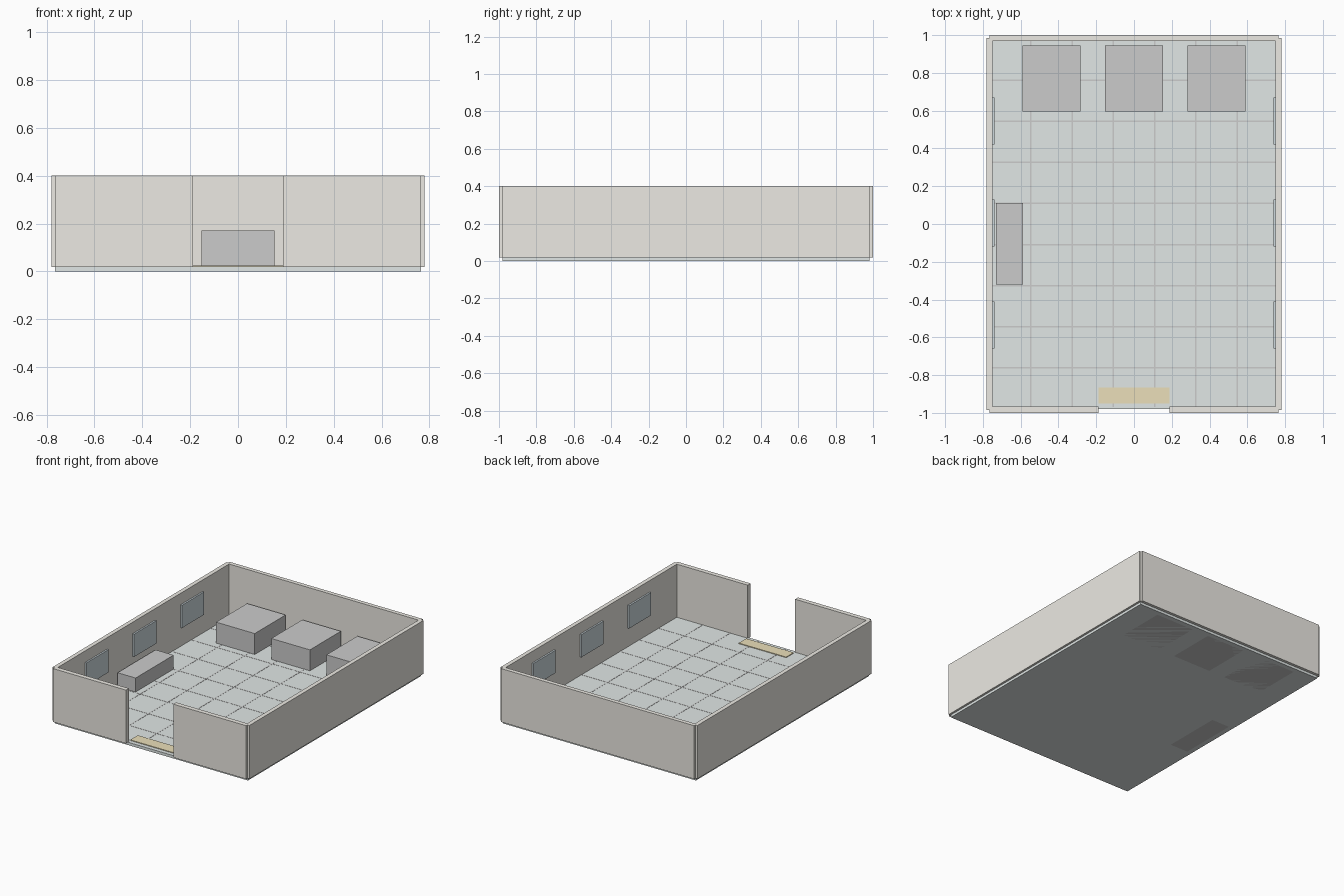
import bpy
import bmesh
from mathutils import Vector

if "Cube" in bpy.data.objects:
    bpy.data.objects.remove(bpy.data.objects["Cube"])


def material(name, r, g, b):
    m = bpy.data.materials.new(name)
    m.diffuse_color = (r, g, b, 1)
    m.use_nodes = True
    m.node_tree.nodes["Principled BSDF"].inputs["Base Color"].default_value = m.diffuse_color
    return m


def box(name, xs, ys, zs, mat=None):
    """Axis-aligned box from its (low, high) limits."""
    lo, hi = (Vector(p) for p in zip(xs, ys, zs))
    bm = bmesh.new()
    bmesh.ops.create_cube(bm, size=1)
    for v in bm.verts:
        v.co = (lo + hi) / 2 + v.co * (hi - lo)
    mesh = bpy.data.meshes.new(name)
    bm.to_mesh(mesh)
    bm.free()
    if mat:
        mesh.materials.append(mat)
    ob = bpy.data.objects.new(name, mesh)
    bpy.context.collection.objects.link(ob)
    return ob


wall = material("wall_paint", 0.84, 0.82, 0.77)
tile = material("floor_tile", 0.75, 0.80, 0.79)
grout = material("grout", 0.77, 0.78, 0.76)
glass = material("window_glass", 0.62, 0.70, 0.74)
straw = material("mat_straw", 0.83, 0.74, 0.49)

FX, FY, FZ = 0.765, 0.98, 0.02      # floor half sizes and top
WZ = (0.018, 0.40)                  # wall bottom and top

# Floor slab with grout strips between the tiles
box("floor", (-FX, FX), (-FY, FY), (0, FZ), tile)
for i in range(1, 7):
    x = -FX + i * 2 * FX / 7
    box(f"grout_long_{i}", (x - 0.004, x + 0.004), (-0.97, 0.97), (FZ - 0.002, FZ + 0.001), grout)
for i in range(1, 9):
    y = -FY + i * 2 * FY / 9
    box(f"grout_cross_{i}", (-0.75, 0.75), (y - 0.004, y + 0.004), (FZ - 0.002, FZ + 0.001), grout)

# Walls, with a doorway in the front
box("back_wall", (-FX, FX), (0.97, 1.0), WZ, wall)
for side, s in (("left", -1), ("right", 1)):
    box(f"{side}_wall", sorted((s * 0.75, s * 0.78)), (-0.985, 0.985), WZ, wall)
    box(f"front_wall_{side}", sorted((s * 0.188, s * FX)), (-1.0, -0.967), WZ, wall)
    # Window panes on the inside of the side walls
    for i, y in enumerate((-0.535, 0.005, 0.545)):
        box(f"window_{side}_{i + 1}", sorted((s * 0.738, s * 0.752)),
            (y - 0.125, y + 0.125), (0.155, 0.318), glass)

# Door mat
box("door_mat", (-0.188, 0.188), (-0.95, -0.865), (FZ - 0.001, 0.025), straw)

# Display blocks along the back and a counter by the left wall
for i, x in enumerate((-0.437, 0, 0.437)):
    box(f"display_block_{i + 1}", (x - 0.153, x + 0.153), (0.595, 0.945), (0, 0.17))
box("side_counter", (-0.73, -0.587), (-0.32, 0.11), (0, 0.12))
